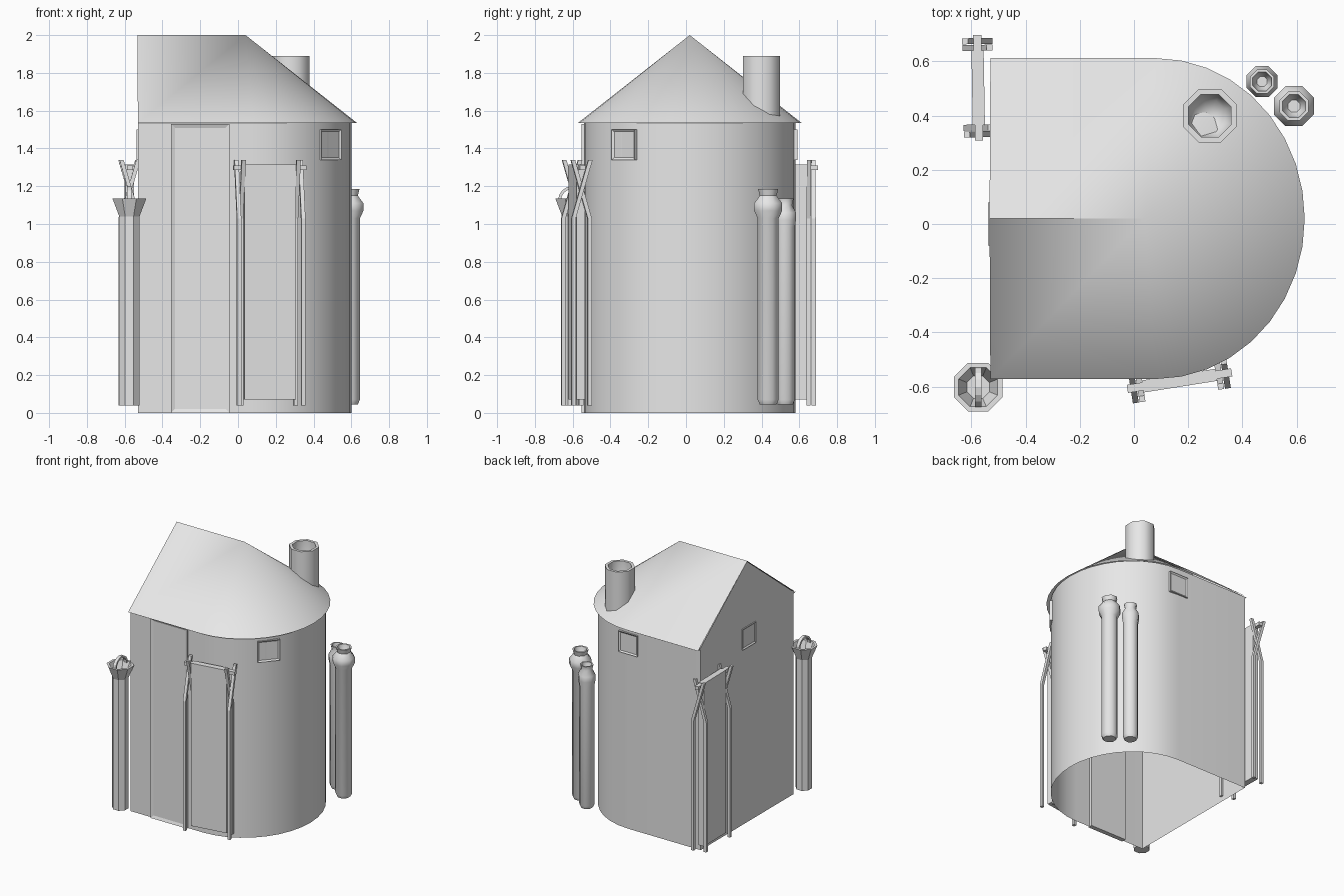
import bpy, bmesh
from math import sin, cos, pi, radians
from mathutils import Matrix, Vector

cube = bpy.data.objects.get("Cube")
if cube:
    bpy.data.objects.remove(cube, do_unlink=True)

grey = bpy.data.materials.new("plain_grey")
grey.use_nodes = True
grey.diffuse_color = (0.8, 0.8, 0.8, 1)
grey.node_tree.nodes["Principled BSDF"].inputs["Base Color"].default_value = (0.8, 0.8, 0.8, 1)

CENTRE_Y = 0.02
EAVE, RIDGE, BACK_X = 1.535, 2.0, -0.53


def finish(name, bm, smooth=None, matrix=None):
    """Turn a bmesh into a named object, optionally smoothed by angle."""
    if matrix:
        bm.transform(matrix)
    bmesh.ops.recalc_face_normals(bm, faces=bm.faces)
    mesh = bpy.data.meshes.new(name)
    bm.to_mesh(mesh)
    bm.free()
    mesh.materials.append(grey)
    obj = bpy.data.objects.new(name, mesh)
    bpy.context.collection.objects.link(obj)
    if smooth:
        bpy.ops.object.select_all(action='DESELECT')
        obj.select_set(True)
        bpy.context.view_layer.objects.active = obj
        bpy.ops.object.shade_smooth_by_angle(angle=radians(smooth))
    return obj


def loft(bm, rings, cap_start=True, cap_end=True):
    """Skin a list of equal-length closed rings of points."""
    rows = [[bm.verts.new(p) for p in ring] for ring in rings]
    for a, b in zip(rows, rows[1:]):
        for i in range(len(a)):
            j = (i + 1) % len(a)
            bm.faces.new((a[i], a[j], b[j], b[i]))
    if cap_start:
        bm.faces.new(rows[0][::-1])
    if cap_end:
        bm.faces.new(rows[-1])


def lathe(name, profile, x, y, smooth=None, sides=8, cap_start=True):
    bm = bmesh.new()
    turn = pi / sides
    loft(bm, [[(x + r * cos(turn + 2 * pi * i / sides),
                y + r * sin(turn + 2 * pi * i / sides), z)
               for i in range(sides)] for r, z in profile], cap_start=cap_start)
    return finish(name, bm, smooth)


def box(bm, size, centre):
    bmesh.ops.create_cube(bm, size=1, matrix=Matrix.Translation(centre)
                          @ Matrix.Diagonal((*size, 1)))


def footprint(end_x, half_y, segments=18):
    """D-shaped outline: straight sides and a rounded end."""
    cx = 0.08
    arc = [(cx + (end_x - cx) * cos(a), CENTRE_Y + half_y * sin(a))
           for a in (-pi / 2 + pi * i / segments for i in range(segments + 1))]
    return ([(BACK_X, CENTRE_Y - half_y)] + arc + [(BACK_X, CENTRE_Y + half_y)])


# Round-ended wall, open underneath
bm = bmesh.new()
plan = footprint(0.6, 0.56)
loft(bm, [[(x, y, z) for x, y in plan] for z in (0, 1.55)], False, False)
finish("wall", bm, 30)

# Gable closing the flat end
bm = bmesh.new()
bm.faces.new([bm.verts.new(p) for p in (
    (BACK_X, CENTRE_Y + 0.58, EAVE), (BACK_X, CENTRE_Y - 0.58, EAVE),
    (BACK_X, CENTRE_Y, RIDGE - 0.005))])
finish("gable", bm)

# Roof: ridge running into a half cone
bm = bmesh.new()
rim = [bm.verts.new((x, y, EAVE)) for x, y in footprint(0.63, 0.592)]
apex = bm.verts.new((0.04, CENTRE_Y, RIDGE))
ridge_end = bm.verts.new((BACK_X - 0.003, CENTRE_Y, RIDGE))
bm.faces.new((rim[0], rim[1], apex, ridge_end))
bm.faces.new((rim[-2], rim[-1], ridge_end, apex))
for a, b in zip(rim[1:-2], rim[2:-1]):
    bm.faces.new((a, b, apex))
finish("roof", bm, 30)

# Hollow chimney
lathe("chimney", [(0.107, 1.56), (0.107, 1.89), (0.085, 1.89), (0.085, 1.72),
                  (0.06, 1.67), (0.02, 1.65)], 0.28, 0.4, 50)


def framed_panel(name, width, height, border, centre, angle):
    """Raised frame with a recessed middle, facing the given direction."""
    bm = bmesh.new()
    box(bm, (0.035, width, height), (-0.005, 0, 0))
    bm.faces.ensure_lookup_table()
    front = max(bm.faces, key=lambda f: f.calc_center_median().x)
    bmesh.ops.inset_region(bm, faces=[front], thickness=border)
    bmesh.ops.translate(bm, verts=front.verts, vec=(-0.008, 0, 0))
    finish(name, bm, None, Matrix.Translation(centre)
           @ Matrix.Rotation(radians(angle), 4, 'Z'))


# Door and three small windows
framed_panel("door", 0.31, 1.53, 0.03, (-0.2, -0.54, 0.765), -90)
for name, x, y, angle in (("front_window", 0.485, -0.325, -41),
                          ("back_window", 0.08, 0.578, 90),
                          ("gable_window", BACK_X + 0.004, 0, 180)):
    framed_panel(name, 0.16, 0.16, 0.016, (x, y, 1.42), angle)


# Tall jars behind the house
def jar(name, x, y, top, body, bulge, neck):
    lathe(name, [(body * 0.8, 0.045), (body, 0.07), (body, top - 0.155),
                 (bulge, top - 0.115), (bulge, top - 0.075),
                 (neck, top - 0.035), (neck * 1.2, top),
                 (neck * 0.95, top), (neck * 0.8, top - 0.035),
                 (neck * 0.5, top - 0.06)], x, y, 50)


jar("large_jar", 0.59, 0.435, 1.185, 0.06, 0.08, 0.048)
jar("small_jar", 0.473, 0.525, 1.135, 0.055, 0.062, 0.04)

# Tall bucket with a flared mouth
BX, BY = -0.575, -0.602
lathe("bucket", [(0.058, 0.04), (0.058, 1.04), (0.097, 1.135),
                 (0.078, 1.135), (0.045, 1.05)], BX, BY)

# Arched bucket handle
bm = bmesh.new()
rings = []
for i in range(9):
    a = pi * i / 8
    rings.append([(BX + dx, BY + r * cos(a), 1.125 + r * sin(a))
                  for dx, r in ((-0.012, 0.06), (0.012, 0.06),
                                (0.012, 0.075), (-0.012, 0.075))])
loft(bm, rings)
finish("bucket_handle", bm)


# Drying racks: crossed poles at each end, a rail and a hanging sheet
def rack(name, x, y, angle):
    place = Matrix.Translation((x, y, 0)) @ Matrix.Rotation(radians(angle), 4, 'Z')
    h = 0.011
    bm = bmesh.new()
    for end in (-1, 1):
        for along, side in ((0.147, 1), (0.172, -1)):
            path = ((0.045, 0.04), (0.045, 1.03), (-0.045, 1.34))
            loft(bm, [[(end * along + dx, side * off + dy, z)
                       for dx, dy in ((-h, -h), (h, -h), (h, h), (-h, h))]
                      for off, z in path])
    finish(name + "_poles", bm, None, place)
    bm = bmesh.new()
    box(bm, (0.39, 0.03, 0.026), (0, 0, 1.298))
    finish(name + "_rail", bm, None, place)
    bm = bmesh.new()
    box(bm, (0.275, 0.045, 1.245), (0, 0, 0.6925))
    finish(name + "_sheet", bm, None, place)


rack("front_rack", 0.168, -0.578, 9)
rack("side_rack", -0.575, 0.503, 91)
